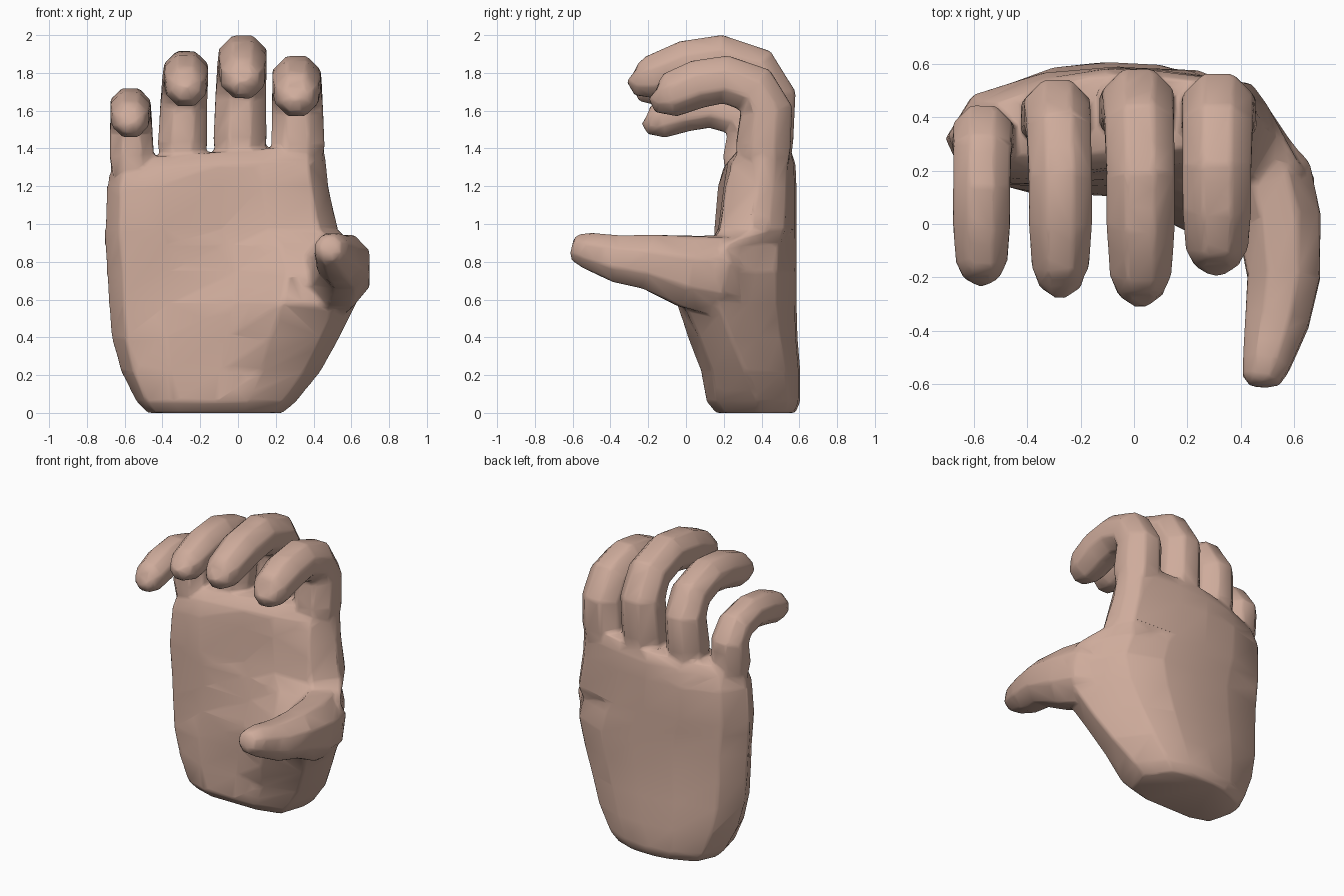
import bpy, bmesh, math
from mathutils import Vector

if "Cube" in bpy.data.objects:
    bpy.data.objects.remove(bpy.data.objects["Cube"])


def loft(name, rings):
    """Closed skin through a list of equal-sized point rings."""
    bm = bmesh.new()
    rows = [[bm.verts.new(p) for p in ring] for ring in rings]
    n = len(rows[0])
    for a, b in zip(rows, rows[1:]):
        for i in range(n):
            j = (i + 1) % n
            bm.faces.new((a[i], a[j], b[j], b[i]))
    bm.faces.new(rows[0][::-1])
    bm.faces.new(rows[-1])
    bmesh.ops.recalc_face_normals(bm, faces=bm.faces)
    me = bpy.data.meshes.new(name)
    bm.to_mesh(me)
    bm.free()
    ob = bpy.data.objects.new(name, me)
    bpy.context.collection.objects.link(ob)
    return ob


def tube(name, path, radii, sides=8):
    """Faceted tapering limb; radii are (sideways, thickness)."""
    path = [Vector(p) for p in path]
    rings = []
    for k, (p, (a, b)) in enumerate(zip(path, radii)):
        t = (path[min(k + 1, len(path) - 1)] - path[max(k - 1, 0)]).normalized()
        side = Vector((1, 0, 0))
        side = (side - t * side.dot(t)).normalized()
        up = t.cross(side)
        f = 1 / math.cos(math.pi / sides)
        angs = [math.tau * (i + 0.5) / sides for i in range(sides)]
        rings.append([p + side * a * f * math.cos(w) + up * b * f * math.sin(w) for w in angs])
    return loft(name, rings)


# palm: z, left x, right x, left y, five front depths, right y, back y
sections = [
    (0.00, -.48, .24, .36, .20, .16, .16, .16, .20, .38, .58),
    (0.06, -.54, .31, .36, .16, .11, .11, .11, .16, .38, .605),
    (0.22, -.62, .44, .34, .16, .11, .12, .08, .14, .32, .605),
    (0.40, -.67, .54, .33, .16, .12, .11, .01, .07, .24, .59),
    (0.58, -.685, .63, .32, .16, .14, .10, -.05, -.01, .17, .585),
    (0.75, -.695, .68, .32, .16, .15, .14, .02, .00, .17, .585),
    (0.89, -.705, .63, .32, .16, .15, .17, .11, .13, .21, .585),
    (0.97, -.705, .53, .32, .16, .15, .19, .17, .18, .34, .585),
    (1.20, -.695, .48, .33, .18, .17, .20, .20, .21, .38, .585),
    (1.34, -.675, .465, .33, .22, .20, .21, .22, .25, .40, .58),
    (1.42, -.65, .45, .34, .26, .26, .27, .28, .30, .42, .56),
]
rings = []
for z, xl, xr, yl, *front, yr, yb in sections:
    u1, u2 = (.98, .93) if z > .95 else (.92, .85)
    slope = 0.07 * max(0, z - 1.2) / 0.2
    outline = [(0, yl)] + list(zip((.06, .24, .5, .7, .92), front)) + [(1, yr)]
    outline += [(u1, yr + .4 * (yb - yr)), (u2, yr + .75 * (yb - yr)), (.68, yb - .01),
                (.5, yb), (.3, yb - .02 - slope * .3), (.08, yl + .6 * (yb - yl) - slope * .5)]
    rings.append([(xl + u * (xr - xl), y, z - slope * (1 - u)) for u, y in outline])
hand = loft("hand", rings)

# fingers: one curled path, fitted per finger; last entry of each point is thickness
curl = [(.42, 1.15, .85), (.425, 1.45, 1.1), (.445, 1.68, 1.05), (.37, 1.81, 1), (.18, 1.875, .97),
        (0, 1.84, .97), (-.18, 1.765, .9), (-.265, 1.75, .64), (-.29, 1.765, .3)]
width = [.75, 1.04, 1.0, .97, .95, .95, .86, .62, .3]
fingers = [  # name, base x, tip x, knuckle y, tip y, top z, radius, tip lift
    ("index_finger", .32, .31, .43, -.165, 1.765, .135, .02),
    ("middle_finger", .005, .025, .45, -.28, 1.875, .134, .02),
    ("ring_finger", -.30, -.275, .42, -.245, 1.80, .124, .05),
    ("little_finger", -.56, -.57, .335, -.21, 1.615, .112, .01),
]
parts = []
for name, xb, xt, yk, yt, ztop, r, lift in fingers:
    path = []
    for k, (y, z, _) in enumerate(curl):
        x = xb + (xt - xb) * min(1, k / 4)
        zz = 1.2 + (z - 1.2) * (ztop - 1.2) / .675 + lift * max(0, k - 4) / 4
        path.append((x, yt + (y + .28) / .73 * (yk - yt), zz))
    parts.append(tube(name, path, [(r * w, r * c[2] * .97) for w, c in zip(width, curl)]))

# thumb
thumb_path = [(.42, .30, .68), (.50, .15, .73), (.545, 0, .75), (.56, -.2, .80),
              (.535, -.36, .815), (.495, -.52, .86), (.475, -.585, .875), (.475, -.605, .88)]
parts.append(tube("thumb", thumb_path, [(.12, .2), (.17, .21), (.155, .19), (.135, .145),
                                        (.12, .125), (.09, .095), (.07, .07), (.04, .04)]))


def apply(kind, **settings):
    mod = hand.modifiers.new(kind, kind)
    for key, value in settings.items():
        setattr(mod, key, value)
    bpy.ops.object.modifier_apply(modifier=mod.name)


# fuse all parts, soften the joints, then reduce to a light mesh
bpy.context.view_layer.objects.active = hand
hand.select_set(True)
for part in parts:
    apply('BOOLEAN', operation='UNION', solver='EXACT', object=part)
    bpy.data.objects.remove(part)
apply('REMESH', mode='VOXEL', voxel_size=.011)
apply('SMOOTH', factor=.5, iterations=10)
apply('DECIMATE', ratio=min(1, 4000 / (2 * len(hand.data.polygons))))

skin = bpy.data.materials.new("skin")
skin.diffuse_color = (.62, .41, .33, 1)
skin.use_nodes = True
skin.node_tree.nodes["Principled BSDF"].inputs["Base Color"].default_value = skin.diffuse_color
hand.data.materials.clear()
hand.data.materials.append(skin)
bpy.ops.object.shade_smooth_by_angle(angle=math.radians(70))
